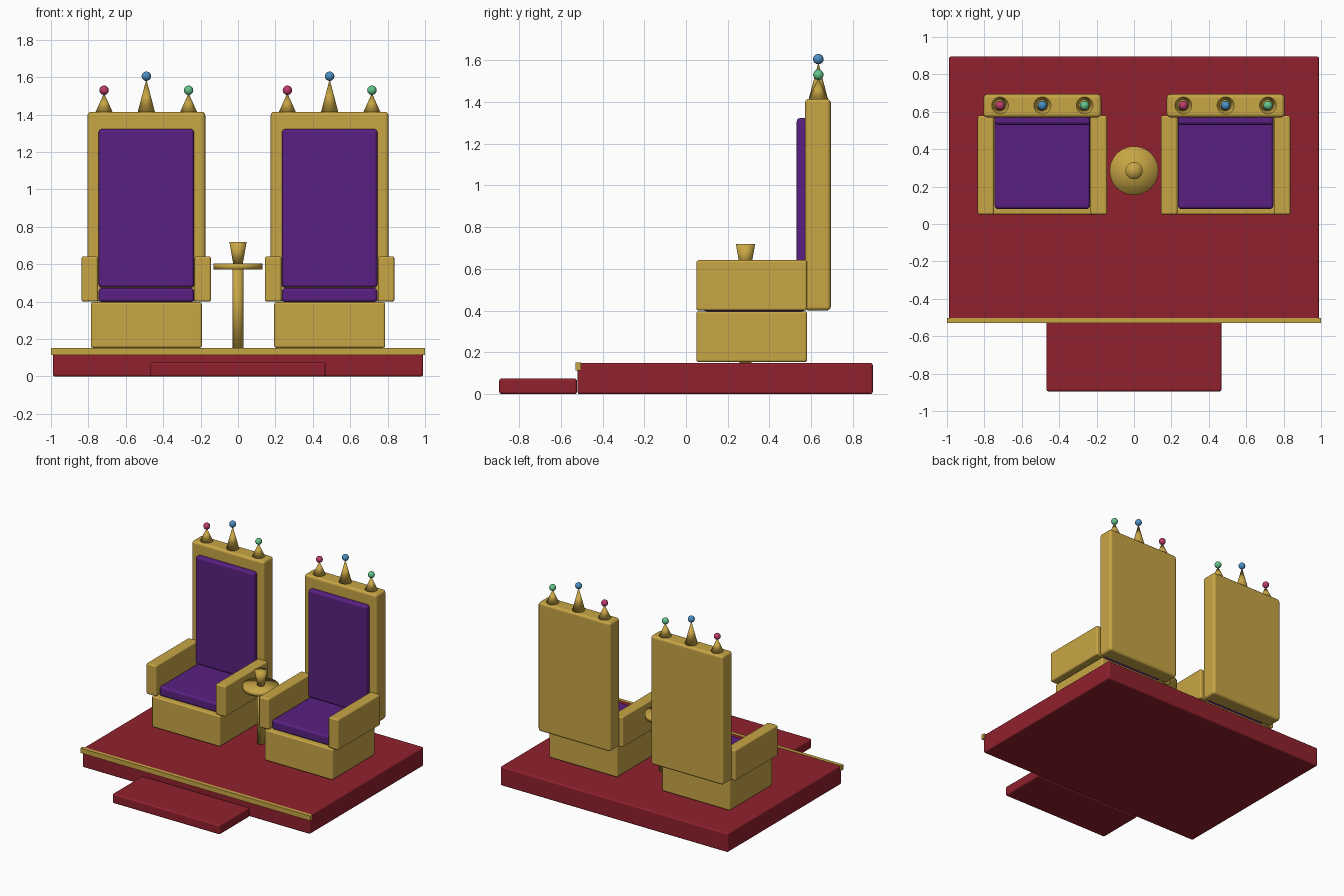
import bpy
import bmesh
from mathutils import Matrix

if "Cube" in bpy.data.objects:
    bpy.data.objects.remove(bpy.data.objects["Cube"])


def material(name, rgb):
    m = bpy.data.materials.new(name)
    m.diffuse_color = (*rgb, 1)
    m.use_nodes = True
    m.node_tree.nodes["Principled BSDF"].inputs["Base Color"].default_value = m.diffuse_color
    return m


GOLD = material("gold", (0.58, 0.38, 0.06))
RED = material("red carpet", (0.28, 0.015, 0.026))
PURPLE = material("purple velvet", (0.10, 0.0145, 0.22))
PINK = material("pink gem", (0.51, 0.045, 0.155))
BLUE = material("blue gem", (0.07, 0.28, 0.545))
GREEN = material("green gem", (0.127, 0.546, 0.262))


def finish(name, bm, mat, smooth):
    me = bpy.data.meshes.new(name)
    bm.to_mesh(me)
    bm.free()
    for p in me.polygons:
        p.use_smooth = smooth
    me.materials.append(mat)
    ob = bpy.data.objects.new(name, me)
    bpy.context.collection.objects.link(ob)
    return ob


def box(name, x, y, z, mat, bevel=0.012):
    """Rounded box from (min, max) ranges on each axis."""
    bm = bmesh.new()
    bmesh.ops.create_cube(bm, size=1)
    for v in bm.verts:
        v.co = [r[0] + (c + 0.5) * (r[1] - r[0]) for c, r in zip(v.co, (x, y, z))]
    ob = finish(name, bm, mat, bevel > 0)
    if bevel:
        b = ob.modifiers.new("rounded edges", 'BEVEL')
        b.width, b.segments, b.harden_normals = bevel, 3, True
    return ob


def cone(name, x, y, z0, z1, r0, r1, mat=GOLD, sides=32):
    """Upright cone or cylinder, smooth all over."""
    bm = bmesh.new()
    at = Matrix.Translation((x, y, (z0 + z1) / 2))
    bmesh.ops.create_cone(bm, cap_ends=True, cap_tris=True, segments=sides,
                          radius1=r0, radius2=r1, depth=z1 - z0, matrix=at)
    return finish(name, bm, mat, True)


def ball(name, x, y, z, r, mat):
    bm = bmesh.new()
    bmesh.ops.create_uvsphere(bm, u_segments=20, v_segments=12, radius=r,
                              matrix=Matrix.Translation((x, y, z)))
    return finish(name, bm, mat, True)


# Platform, its front step and gold edging
box("platform", (-0.99, 0.99), (-0.52, 0.895), (0, 0.15), RED)
box("front_step", (-0.468, 0.468), (-0.895, -0.522), (0, 0.075), RED)
box("platform_trim", (-1, 1), (-0.53, -0.502), (0.114, 0.152), GOLD, 0)


def throne(side, cx):
    def part(name, half, y, z, mat, bevel=0.012, off=0):
        return box(f"{side}_{name}", (cx + off - half, cx + off + half), y, z, mat, bevel)

    part("seat_base", 0.297, (0.05, 0.58), (0.153, 0.397), GOLD)
    part("seat_cushion", 0.255, (0.08, 0.575), (0.397, 0.473), PURPLE, 0.018)
    part("backrest", 0.315, (0.57, 0.694), (0.40, 1.415), GOLD, 0.02)
    part("back_cushion", 0.255, (0.53, 0.59), (0.475, 1.323), PURPLE, 0.018)
    for s, label in ((-1, "left"), (1, "right")):
        part(f"{label}_armrest", 0.044, (0.05, 0.58), (0.40, 0.642), GOLD, off=s * 0.302)
    # Crown spikes tipped with gems
    for i, (dx, tip, gem) in enumerate(((-0.226, 1.53, PINK), (0, 1.605, BLUE),
                                        (0.226, 1.53, GREEN))):
        cone(f"{side}_spike_{i + 1}", cx + dx, 0.634, 1.41, tip - 0.015, 0.047, 0)
        ball(f"{side}_gem_{i + 1}", cx + dx, 0.634, tip, 0.025, gem)


throne("left", -0.49)
throne("right", 0.49)

# Small round table with a goblet
cone("table_post", 0, 0.285, 0.15, 0.58, 0.029, 0.029)
cone("table_top", 0, 0.285, 0.572, 0.604, 0.13, 0.13, sides=48)
cone("goblet", 0, 0.285, 0.604, 0.719, 0.026, 0.046)
